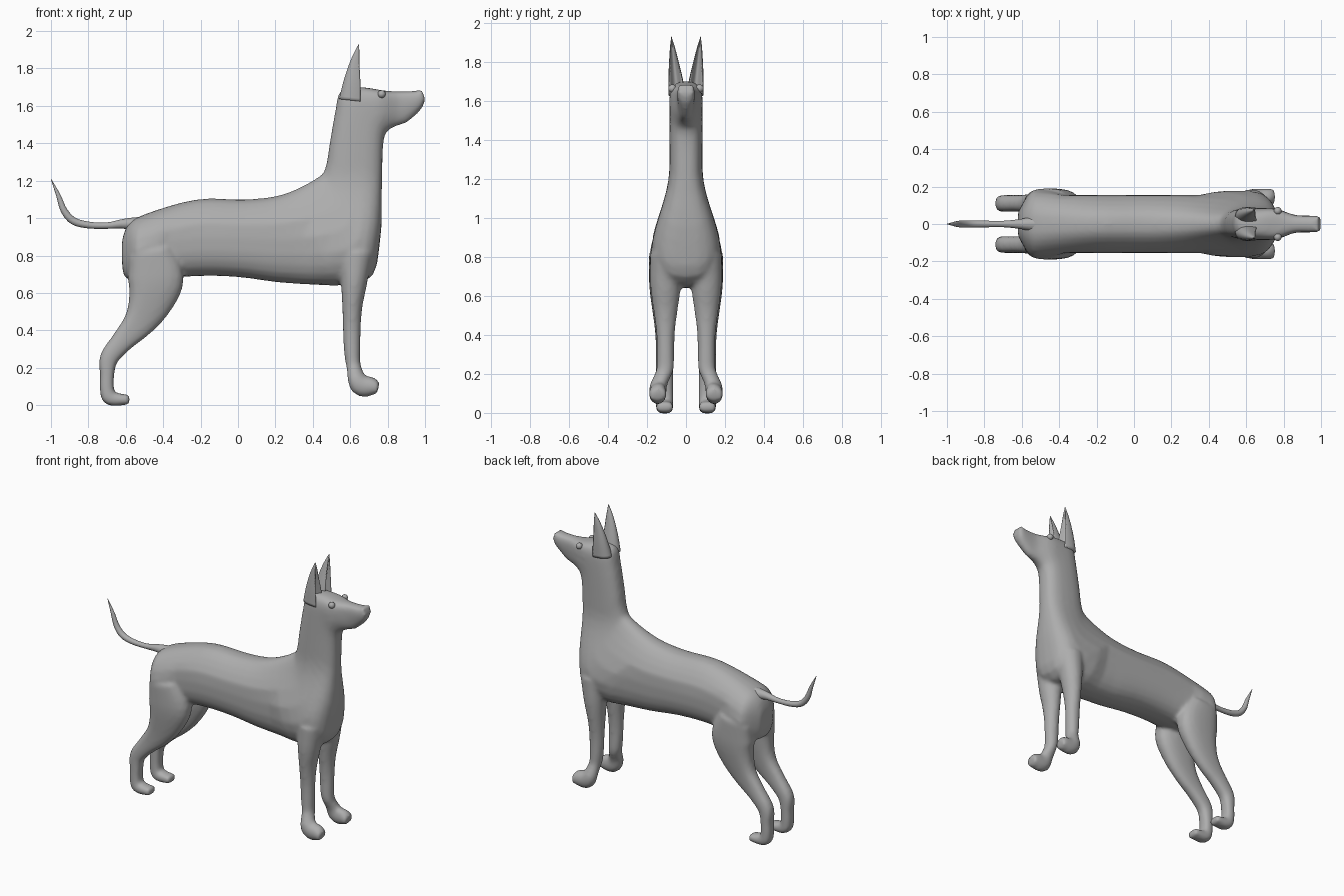
import bpy, bmesh
from math import sin, cos, pi, copysign
from mathutils import Vector

cube = bpy.data.objects.get("Cube")
if cube:
    bpy.data.objects.remove(cube)

grey = bpy.data.materials.new("plain grey")
grey.use_nodes = True
grey.diffuse_color = (0.42, 0.42, 0.42, 1)
shader = grey.node_tree.nodes["Principled BSDF"]
shader.inputs["Base Color"].default_value = grey.diffuse_color

SIDES = 24
STEPS = 4


def ease(t):
    """Smooth ramp from zero to one."""
    t = min(1, max(0, t))
    return t * t * (3 - 2 * t)


def refine(rows):
    """Smooth a list of stations with a Catmull-Rom curve."""
    points = [Vector(row) for row in rows]
    points = [points[0]] + points + [points[-1]]
    result = []
    for before, start, end, after in zip(points, points[1:], points[2:], points[3:]):
        for step in range(STEPS):
            t = step / STEPS
            slope = end - before
            bend = 2 * before - 5 * start + 4 * end - after
            twist = 3 * (start - end) + after - before
            result.append(start + t / 2 * (slope + t * (bend + t * twist)))
    return result + [points[-1]]


def loft(bm, pairs, section, side=1, square=1, hollow=0):
    """Skin rings spanned by pairs of upper and lower profile points.
    The section rule gives the sideways centre and half width."""
    rings = []
    for upper, lower in pairs:
        radius = (upper - lower).length / 2
        ring = []
        for i in range(SIDES):
            angle = 2 * pi * i / SIDES
            along = copysign(abs(cos(angle)) ** square, cos(angle))
            across = copysign(abs(sin(angle)) ** square, sin(angle))
            if hollow and along > 0:
                along = min(1, 3 * along) - hollow * along ** 4
            x, z = lower.lerp(upper, (1 + along) / 2)
            centre, width = section(x, z, radius)
            ring.append(bm.verts.new((x, side * (centre + across * width), z)))
        rings.append(ring)
    faces = [bm.faces.new(rings[0]), bm.faces.new(rings[-1])]
    for ring, following in zip(rings, rings[1:]):
        for i in range(SIDES):
            faces.append(bm.faces.new((ring[i - 1], ring[i], following[i], following[i - 1])))
    bmesh.ops.recalc_face_normals(bm, faces=faces)


def tube(path):
    """Turn a path of x, z and radius into profile pairs square to it."""
    stations = refine(path)
    pairs = []
    for i, (x, z, radius) in enumerate(stations):
        ahead = stations[min(i + 1, len(stations) - 1)]
        behind = stations[max(i - 1, 0)]
        run = (ahead - behind).xy.normalized()
        normal = Vector((run.y, -run.x)) * radius
        pairs.append((Vector((x, z)) + normal, Vector((x, z)) - normal))
    return pairs


def finish(bm, name):
    """Make a smooth grey object from the mesh."""
    mesh = bpy.data.meshes.new(name)
    bm.to_mesh(mesh)
    bm.free()
    mesh.materials.append(grey)
    mesh.shade_smooth()
    part = bpy.data.objects.new(name, mesh)
    bpy.context.collection.objects.link(part)
    return part


def trunk_section(x, z, radius):
    """Broad hips and shoulders, slimmer loin, narrow neck and muzzle."""
    if z > 1.4:
        return 0, .085 - .04 * ease((x - .74) / .14)
    width = .085 + .1 * ease((1.25 - z) / .45)
    loin = .185 - .03 * ease((.5 - abs(x)) / .15)
    rump = ease((x + .68) / .15)
    return 0, min(width, loin) * rump


def leg_width(z):
    return .045 + .035 * ease((z - .35) / .35)


def front_leg_section(x, z, radius):
    return .105 + .04 * ease((.24 - z) / .12), leg_width(z)


def hind_leg_section(x, z, radius):
    return .11, leg_width(z)


def tail_section(x, z, radius):
    return 0, radius


def ear_section(x, z, radius):
    return .045 + (z - 1.63) / 10, radius * .75


# Trunk, neck and head in one sweep: back line and belly-to-throat line
trunk = [
    (-.62, .88, -.62, .76),
    (-.59, .96, -.6, .68),
    (-.5, 1.02, -.5, .67),
    (-.22, 1.1, -.22, .69),
    (.05, 1.1, 0, .685),
    (.25, 1.13, .3, .65),
    (.43, 1.22, .68, .66),
    (.47, 1.28, .76, .88),
    (.49, 1.4, .77, 1.2),
    (.52, 1.57, .78, 1.42),
    (.55, 1.68, .82, 1.48),
    (.66, 1.7, .9, 1.51),
    (.8, 1.68, .96, 1.56),
    (.94, 1.68, .99, 1.6),
    (.98, 1.69, 1, 1.64),
]
front_leg = [
    (.63, .82, .09),
    (.62, .65, .07),
    (.61, .5, .052),
    (.61, .3, .045),
    (.62, .2, .04),
    (.65, .11, .056),
    (.71, .1, .053),
    (.75, .09, .03),
]
hind_leg = [
    (-.47, .82, .12),
    (-.44, .68, .15),
    (-.47, .55, .12),
    (-.53, .44, .085),
    (-.62, .34, .06),
    (-.69, .25, .05),
    (-.7, .16, .038),
    (-.7, .08, .038),
    (-.68, .035, .038),
    (-.58, .03, .026),
]
bm = bmesh.new()
loft(bm, [(v.xy, v.zw) for v in refine(trunk)], trunk_section, square=.75)
for side in (1, -1):
    loft(bm, tube(front_leg), front_leg_section, side)
    loft(bm, tube(hind_leg), hind_leg_section, side, square=.8)
body = finish(bm, "body")

# Blend the trunk and legs into one skin
blend = body.modifiers.new("blend", "REMESH")
blend.mode = "VOXEL"
blend.voxel_size = .012
blend.use_smooth_shade = True
relax = body.modifiers.new("relax", "SMOOTH")
relax.iterations = 8

# Tail
tail = [
    (-.5, .96, .05),
    (-.6, .97, .028),
    (-.7, .96, .017),
    (-.8, .963, .018),
    (-.88, .985, .02),
    (-.93, 1.04, .018),
    (-.96, 1.12, .012),
    (-1, 1.21, .001),
]
bm = bmesh.new()
loft(bm, tube(tail), tail_section)
finish(bm, "tail")

# Ears, hollow towards the front, and eyes
ear = [(.6, 1.63, .06), (.61, 1.72, .048), (.62, 1.8, .033), (.633, 1.87, .018), (.646, 1.93, .001)]
for side, label in ((1, "left"), (-1, "right")):
    bm = bmesh.new()
    loft(bm, tube(ear), ear_section, side, hollow=.9)
    finish(bm, label + "_ear")
    bm = bmesh.new()
    bmesh.ops.create_uvsphere(bm, u_segments=16, v_segments=10, radius=.021)
    bmesh.ops.translate(bm, verts=bm.verts, vec=(.768, side * .07, 1.663))
    finish(bm, label + "_eye")
